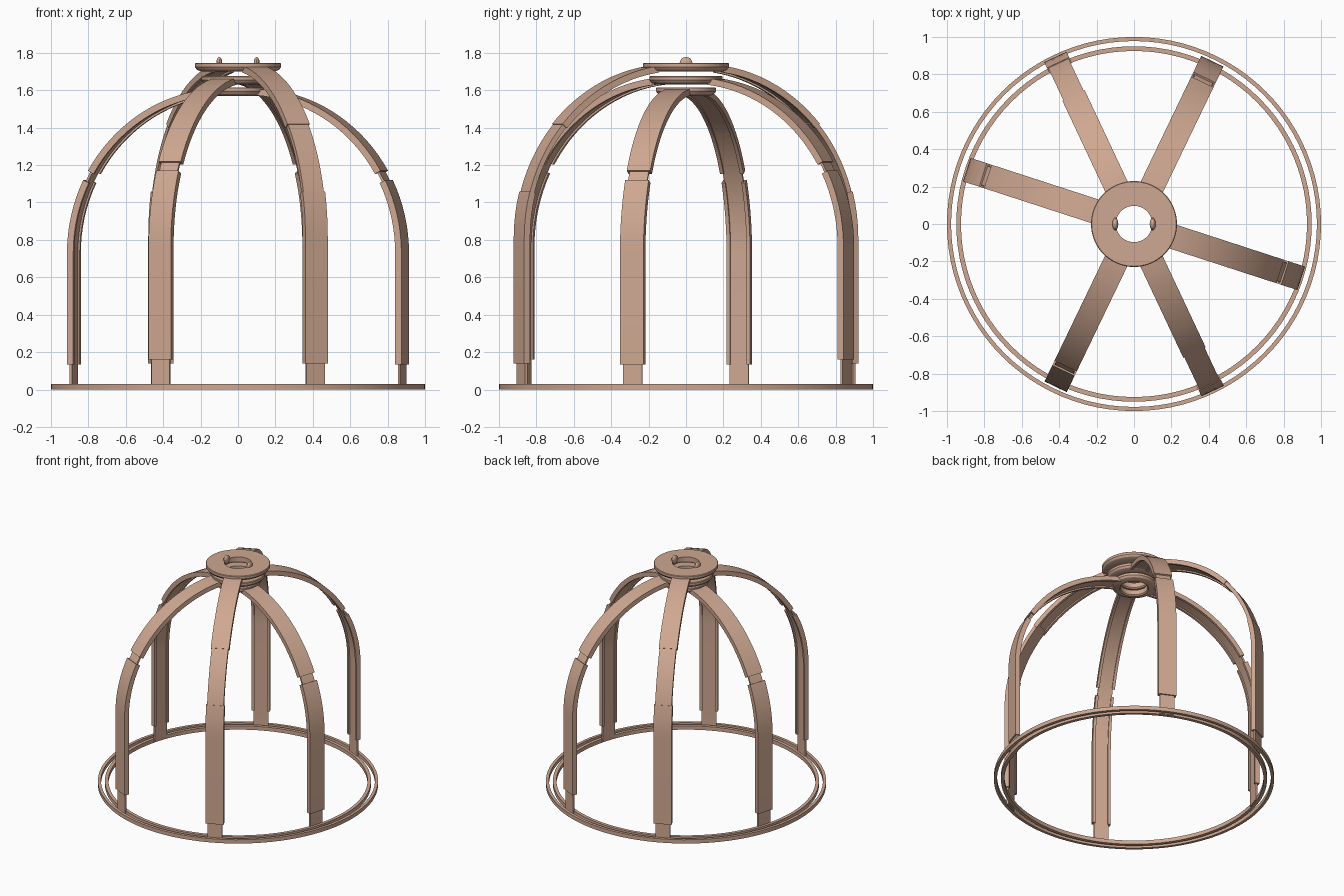
import bpy, bmesh, math
from math import sin, cos, asin, acos, radians, pi

cube = bpy.data.objects.get("Cube")
if cube:
    bpy.data.objects.remove(cube, do_unlink=True)

tan = bpy.data.materials.new("warm tan")
tan.use_nodes = True
COLOR = (0.62, 0.39, 0.285, 1)
tan.diffuse_color = COLOR
tan.node_tree.nodes["Principled BSDF"].inputs["Base Color"].default_value = COLOR


def finish(name, bm):
    bmesh.ops.recalc_face_normals(bm, faces=bm.faces)
    me = bpy.data.meshes.new(name)
    bm.to_mesh(me)
    bm.free()
    me.materials.append(tan)
    ob = bpy.data.objects.new(name, me)
    bpy.context.collection.objects.link(ob)
    bpy.ops.object.select_all(action='DESELECT')
    ob.select_set(True)
    bpy.context.view_layer.objects.active = ob
    bpy.ops.object.shade_smooth_by_angle(angle=radians(30))
    return ob


def skin(bm, rings, closed):
    """Bridge successive vertex loops; cap the ends if the strip is open."""
    rows = [[bm.verts.new(p) for p in ring] for ring in rings]
    n = len(rows[0])
    pairs = list(zip(rows, rows[1:] + rows[:1])) if closed else list(zip(rows, rows[1:]))
    for a, b in pairs:
        for i in range(n):
            j = (i + 1) % n
            bm.faces.new((a[i], a[j], b[j], b[i]))
    if not closed:
        bm.faces.new(rows[0])
        bm.faces.new(rows[-1])


def lathe(name, profile, steps=72):
    bm = bmesh.new()
    angles = [2 * pi * i / steps for i in range(steps)]
    skin(bm, [[(r * cos(a), r * sin(a), z) for r, z in profile] for a in angles], True)
    return finish(name, bm)


def box_section(w, d0, d1):
    h = w / 2
    return [(-h, d0), (h, d0), (h, d1), (-h, d1)]


def channel_section(w, t, k, lip):
    h = w / 2
    half = [(h, 0), (h, t), (h - lip, t), (h - lip, t - k), (h - k, t - k), (h - k, k)]
    return half + [(-u, d) for u, d in reversed(half)]


OFFSET = 0.06  # arc centres sit slightly off the axis


def sweep(name, section, heading, reach, top, z0=None, t0=0.0, t1=1.0):
    """Run a section up a straight post (from z0) and round the arc t0..t1."""
    a = reach - OFFSET
    c = top - a
    steps = max(4, int((t1 - t0) * 18))
    stations = [] if z0 is None else [(z0, 0.0)]
    stations += [(c, t0 + (t1 - t0) * i / steps) for i in range(steps + 1)]
    ch, sh = cos(heading), sin(heading)
    rings = []
    for z, t in stations:
        ring = []
        for u, d in section:
            r = OFFSET + (a - d) * cos(t)
            ring.append((r * ch - u * sh, r * sh + u * ch, z + (a - d) * sin(t)))
        rings.append(ring)
    bm = bmesh.new()
    skin(bm, rings, False)
    return finish(name, bm)


# Base track: two concentric rings
for name, r0, r1 in (("outer_base_ring", 0.978, 1.0), ("inner_base_ring", 0.925, 0.95)):
    lathe(name, [(r0, 0), (r1, 0), (r1, 0.03), (r0, 0.03)], 96)

# Three arches: heading, reach, crown height, lower sleeve span, upper sleeve start, hub radius
ARCHES = {
    "high": (115.2, 0.987, 1.74, 0.14, 1.06, 1.42, 0.23),
    "middle": (64.3, 0.966, 1.67, 0.16, 1.17, 1.22, 0.195),
    "low": (162, 0.94, 1.61, 0.135, 1.12, 1.17, 0.16),
}
sleeve = channel_section(0.132, 0.035, 0.01, 0.02)
rail = box_section(0.107, 0.011, 0.024)
insert = box_section(0.12, 0.004, 0.031)

for label, (deg, reach, top, low0, low1, up0, hub) in ARCHES.items():
    a = reach - OFFSET
    c = top - a
    ta, tb = asin((low1 - c) / a), asin((up0 - c) / a)
    end = acos((hub - 0.035 - OFFSET) / a)
    for side, turn in (("back", 0), ("front", pi)):
        h = radians(deg) + turn
        tag = f"{label}_{side}"
        sweep(f"{tag}_rail", rail, h, reach, top, z0=0.005, t1=end)
        sweep(f"{tag}_lower_sleeve", sleeve, h, reach, top, z0=low0, t1=ta)
        sweep(f"{tag}_upper_sleeve", sleeve, h, reach, top, t0=tb, t1=end)
        if label == "high":
            sweep(f"{tag}_middle_insert", insert, h, reach, top, t0=ta - 0.03, t1=tb + 0.03)
    # Hub disc with a rounded underside
    z = top + 0.006
    lathe(f"{label}_hub", [(0.097, z), (hub - 0.004, z), (hub, z - 0.004), (hub, z - 0.022),
                           (hub - 0.01, z - 0.036), (hub - 0.035, z - 0.046),
                           (0.105, z - 0.046), (0.097, z - 0.038)])

# Two small lugs on the top hub
for name, sx in (("left_lug", 1), ("right_lug", -1)):
    bm = bmesh.new()
    bmesh.ops.create_uvsphere(bm, u_segments=16, v_segments=10, radius=1)
    bmesh.ops.scale(bm, vec=(0.016, 0.034, 0.034), verts=bm.verts)
    bmesh.ops.translate(bm, vec=(0.1 * sx, 0, 1.744), verts=bm.verts)
    finish(name, bm)
